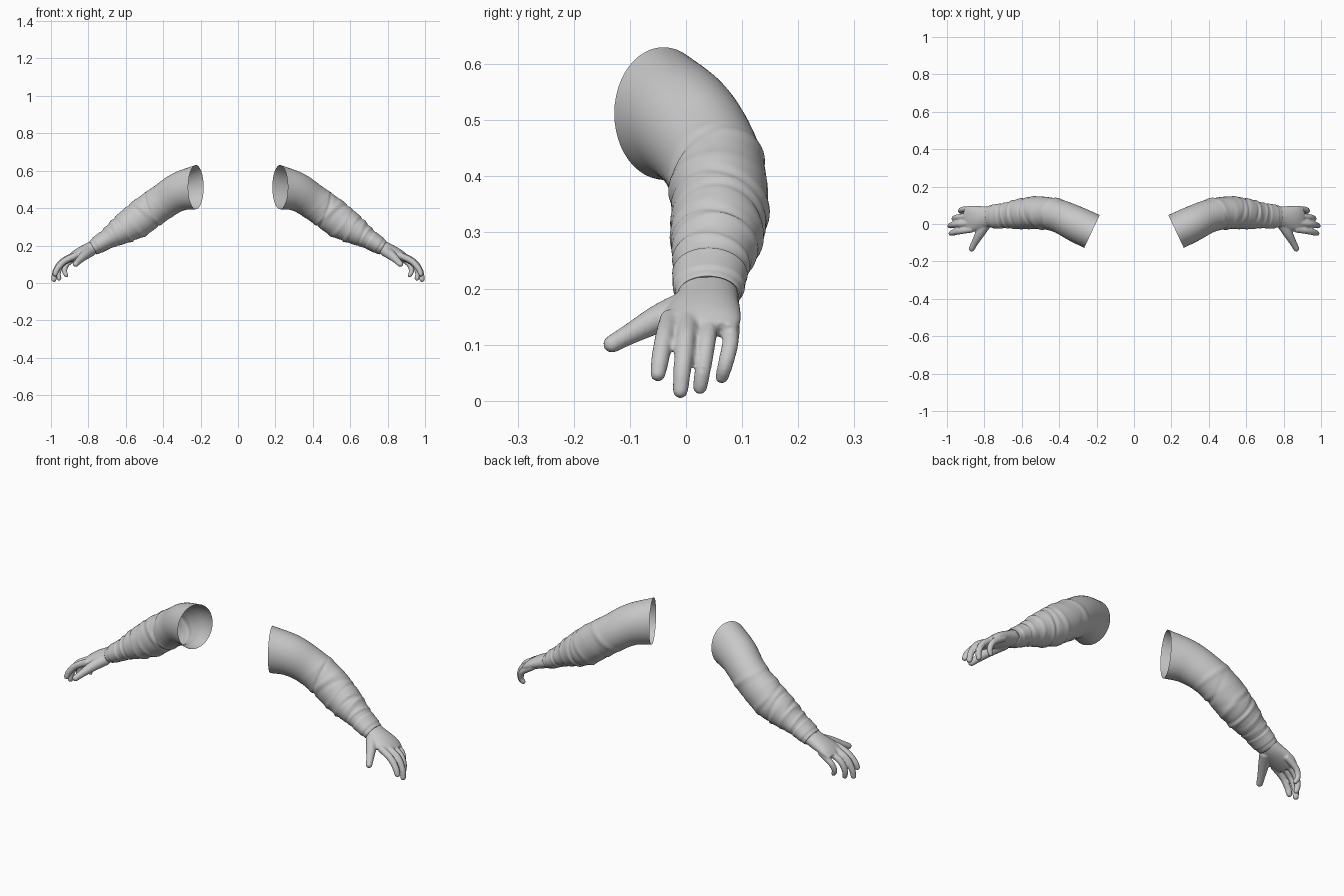
import bpy, bmesh, math
from mathutils import Vector

if "Cube" in bpy.data.objects:
    bpy.data.objects.remove(bpy.data.objects["Cube"])

grey = bpy.data.materials.new("plain_grey")
grey.diffuse_color = (0.58, 0.58, 0.58, 1)
grey.use_nodes = True
grey.node_tree.nodes["Principled BSDF"].inputs["Base Color"].default_value = grey.diffuse_color
Z = Vector((0, 0, 1))


def spline(rows, steps):
    """Catmull-Rom through rows of numbers; returns (parameter, row) pairs."""
    out, n = [], len(rows) - 1
    for k in range(n * steps + 1):
        i = min(k // steps, n - 1)
        t = k / steps - i
        p1, p2 = rows[i], rows[i + 1]
        p0 = rows[i - 1] if i else [2 * a - b for a, b in zip(p1, p2)]
        p3 = rows[i + 2] if i + 2 <= n else [2 * b - a for a, b in zip(p1, p2)]
        out.append((i + t, [0.5 * (2 * b + (c - a) * t + (2 * a - 5 * b + 4 * c - d) * t * t
                                   + (3 * b - a - 3 * c + d) * t ** 3)
                            for a, b, c, d in zip(p0, p1, p2, p3)]))
    return out


def tube(bm, rows, steps, sides, closed=True, round_tip=False, swell=None, upright=False):
    """Loft ellipses; each row is x, y, z, horizontal half width, vertical half width."""
    data = spline(rows, steps)
    if round_tip:
        last, prev = data[-1][1], data[-2][1]
        d = (Vector(last[:3]) - Vector(prev[:3])).normalized()
        r = last[3]
        for a in (25, 50, 70, 84):
            s, c = math.sin(math.radians(a)), math.cos(math.radians(a))
            data.append((0, [*(Vector(last[:3]) + d * r * s), r * c, last[4] * c]))
    pts = [Vector(row[:3]) for _, row in data]
    rings = []
    for i, (u, row) in enumerate(data):
        tan = (pts[min(i + 1, len(pts) - 1)] - pts[max(i - 1, 0)]).normalized()
        side = Z.cross(tan).normalized()
        up = tan.cross(side).normalized()
        if upright:                       # shoulder opening is cut vertically
            up = up.lerp(Z, max(0, 1 - u / 1.5)).normalized()
        ring = []
        for k in range(sides):
            th = 2 * math.pi * k / sides
            f = 1 + (swell(u, th) if swell else 0)
            ring.append(bm.verts.new(pts[i] + side * math.cos(th) * row[3] * f
                                     + up * math.sin(th) * row[4] * f))
        rings.append(ring)
    for a, b in zip(rings, rings[1:]):
        for k in range(sides):
            j = (k + 1) % sides
            bm.faces.new((a[k], a[j], b[j], b[k]))
    if closed:
        bm.faces.new(rings[0][::-1])
        bm.faces.new(rings[-1])


def finish(bm, name):
    bmesh.ops.recalc_face_normals(bm, faces=bm.faces)
    me = bpy.data.meshes.new(name)
    bm.to_mesh(me)
    bm.free()
    me.materials.append(grey)
    for p in me.polygons:
        p.use_smooth = True
    ob = bpy.data.objects.new(name, me)
    bpy.context.collection.objects.link(ob)
    return ob


def mirror(ob):
    m = ob.modifiers.new("mirror", 'MIRROR')
    m.use_mirror_merge = False


# Cloth folds: position along sleeve, height, width, slant, angle of the strongest side
folds = [(2.45, .05, .16, .25, 0.3), (2.95, -.07, .10, .35, 3.6), (3.3, .05, .14, -.2, 3.2),
         (3.85, -.05, .10, .3, 1.2), (4.2, .06, .13, .25, 5.0), (4.6, -.06, .09, -.2, 0.2),
         (4.95, .07, .12, .15, 4.4), (5.3, -.06, .09, .2, 2.0), (5.6, .07, .12, -.15, 0.8),
         (5.95, -.05, .08, .1, 3.8), (6.25, .07, .12, .1, 1.6)]


def cloth(u, th):
    h = 0
    for pos, amp, wid, slant, ang in folds:
        d = (u - pos - slant * math.sin(th + ang)) / wid
        h += amp * math.exp(-d * d) * (0.55 + 0.45 * math.cos(th - ang))
    # cuff band at the wrist
    if 6.75 < u < 7.6:
        h += 0.07
    return h


# Sleeve, open at the shoulder
bm = bmesh.new()
tube(bm, [(.225, -.04, .512, .097, .118), (.31, .0, .49, .095, .104), (.39, .038, .442, .089, .095),
          (.46, .056, .393, .087, .094), (.54, .06, .335, .086, .093), (.61, .053, .290, .081, .080),
          (.67, .047, .252, .070, .062), (.72, .042, .222, .062, .048), (.77, .040, .190, .058, .042),
          (.772, .040, .189, .048, .033)],
     12, 48, closed=False, swell=cloth, upright=True)
sleeve = finish(bm, "sleeve")
mirror(sleeve)

# Hand: palm, fingers and thumb fused together
bm = bmesh.new()
tube(bm, [(.735, .04, .212, .050, .035), (.79, .038, .182, .056, .036), (.84, .032, .160, .066, .032),
          (.875, .028, .143, .070, .026), (.902, .026, .127, .064, .018)], 5, 24)
digits = [
    [(.865, -.028, .148, .018), (.93, -.038, .115, .017), (.966, -.046, .075, .016), (.978, -.050, .048, .014)],
    [(.87, .006, .150, .018), (.942, .0, .112, .017), (.976, -.006, .060, .016), (.984, -.010, .018, .014)],
    [(.87, .044, .146, .017), (.938, .037, .104, .016), (.961, .030, .056, .015), (.957, .025, .024, .013)],
    [(.85, .080, .145, .016), (.912, .079, .103, .015), (.928, .070, .064, .014), (.918, .064, .042, .012)],
    [(.785, .012, .172, .030), (.82, -.045, .148, .026), (.85, -.098, .120, .019), (.868, -.132, .101, .016)],
]
for rows in digits:
    tube(bm, [(*r, r[3]) for r in rows], 5, 16, round_tip=True)
hand = finish(bm, "hand")
rm = hand.modifiers.new("fuse", 'REMESH')
rm.mode = 'VOXEL'
rm.voxel_size = 0.005
rm.use_smooth_shade = True
sm = hand.modifiers.new("soften", 'SMOOTH')
sm.factor = 0.5
sm.iterations = 3
mirror(hand)
